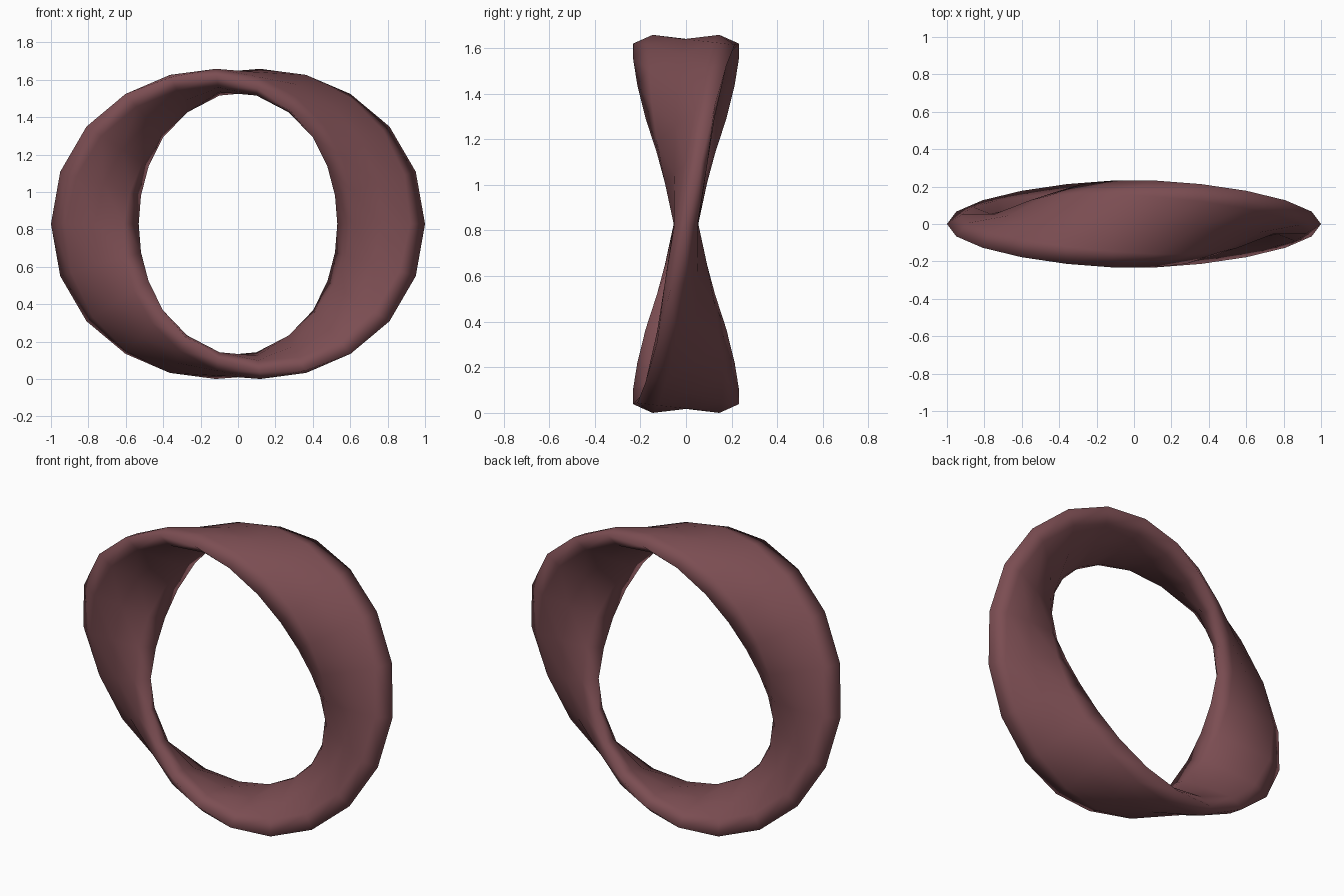
import bpy, bmesh, math

if "Cube" in bpy.data.objects:
    bpy.data.objects.remove(bpy.data.objects["Cube"])

SEGMENTS = 22            # steps around the ring
RING_R = 0.7655          # radius of the band's centre line
CENTRE_Z = 0.829
# Cross-section of the band: (across the width, through the thickness)
PROFILE = [(0.2345, 0), (0.155, 0.0505), (0, 0.054), (-0.155, 0.0505),
           (-0.2345, 0), (-0.155, -0.0505), (0, -0.054), (0.155, -0.0505)]

mat = bpy.data.materials.new("dusky red")
mat.diffuse_color = (0.2, 0.075, 0.085, 1)
mat.use_nodes = True
mat.node_tree.nodes["Principled BSDF"].inputs["Base Color"].default_value = mat.diffuse_color

# Twisted band: the section makes one full turn while going once round the ring
bm = bmesh.new()
rings = []
for i in range(SEGMENTS):
    a = 2 * math.pi * i / SEGMENTS
    c, s = math.cos(a), math.sin(a)
    ring = []
    for u, v in PROFILE:
        r = RING_R + u * c + v * s
        y = u * s - v * c
        ring.append(bm.verts.new((r * c, y, CENTRE_Z + r * s)))
    rings.append(ring)

n = len(PROFILE)
for i in range(SEGMENTS):
    p, q = rings[i], rings[(i + 1) % SEGMENTS]
    for j in range(n):
        k = (j + 1) % n
        bm.faces.new((p[j], p[k], q[k], q[j])).smooth = True
bmesh.ops.recalc_face_normals(bm, faces=bm.faces)

mesh = bpy.data.meshes.new("twisted_ring")
bm.to_mesh(mesh)
bm.free()
mesh.materials.append(mat)
band = bpy.data.objects.new("twisted_ring", mesh)
bpy.context.collection.objects.link(band)
